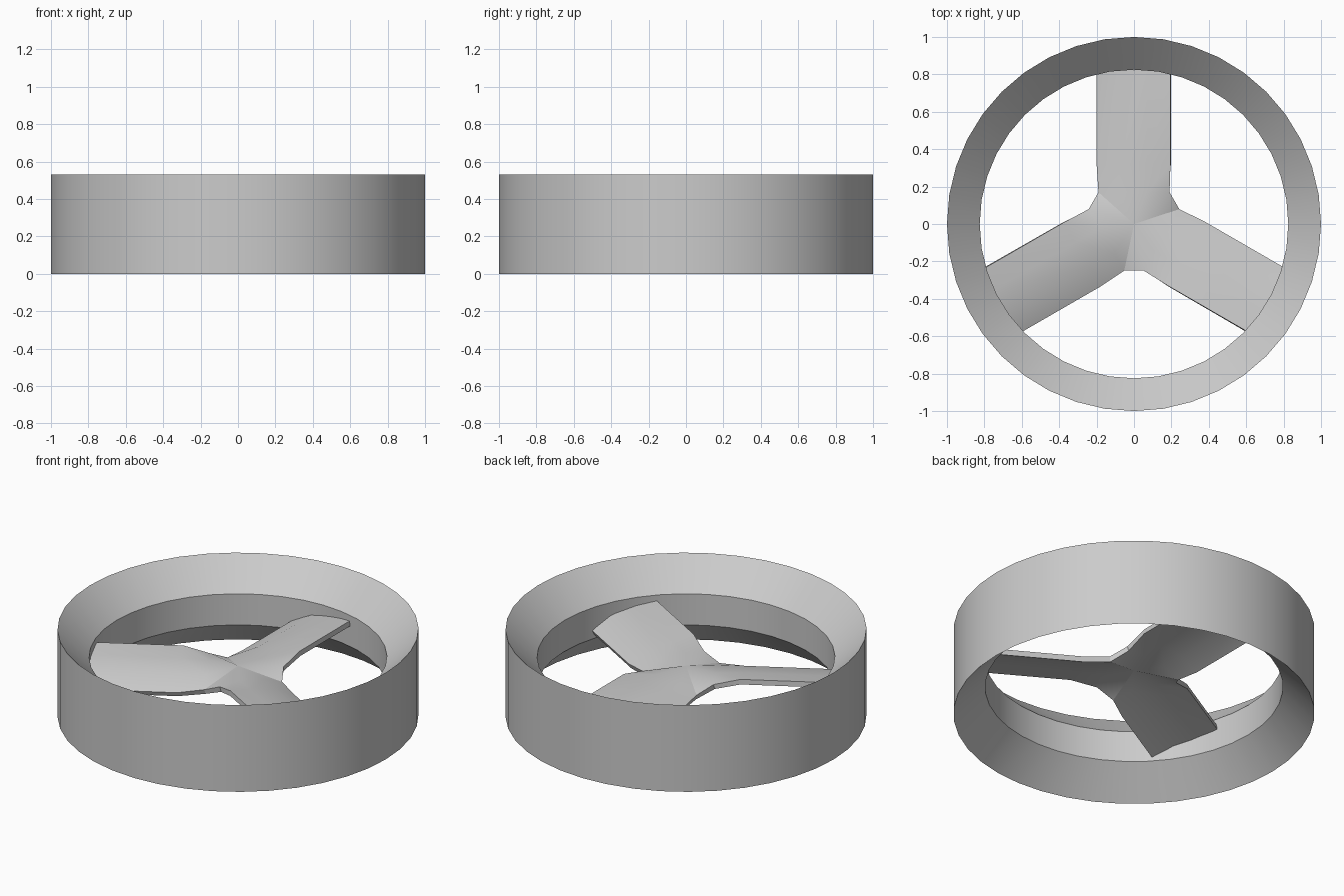
import bpy
import bmesh
from math import sqrt, radians
from mathutils import Vector, Matrix

cube = bpy.data.objects.get("Cube")
if cube:
    bpy.data.objects.remove(cube, do_unlink=True)

SEGMENTS = 40
HEIGHT = 0.53
THROAT = 0.825

grey = bpy.data.materials.new("plain_grey")
grey.use_nodes = True
grey.diffuse_color = (0.6, 0.6, 0.6, 1)
grey.node_tree.nodes["Principled BSDF"].inputs["Base Color"].default_value = (0.6, 0.6, 0.6, 1)


def make_object(name, bm):
    mesh = bpy.data.meshes.new(name)
    bm.to_mesh(mesh)
    bm.free()
    mesh.materials.append(grey)
    obj = bpy.data.objects.new(name, mesh)
    bpy.context.collection.objects.link(obj)
    return obj


def smooth(obj):
    bpy.ops.object.select_all(action='DESELECT')
    obj.select_set(True)
    bpy.context.view_layer.objects.active = obj
    bpy.ops.object.shade_smooth_by_angle(angle=radians(30))


# Duct ring: closed profile with flared lips, revolved around z
profile = [(1, 0), (1, HEIGHT), (THROAT, 0.36), (THROAT, 0.17)]
bm = bmesh.new()
loops = []
for s in range(SEGMENTS):
    turn = Matrix.Rotation(radians(360 * s / SEGMENTS), 3, 'Z')
    loops.append([bm.verts.new(turn @ Vector((r, 0, z))) for r, z in profile])
for s in range(SEGMENTS):
    a, b = loops[s], loops[(s + 1) % SEGMENTS]
    for i in range(len(profile)):
        j = (i + 1) % len(profile)
        bm.faces.new((a[i], b[i], b[j], a[j]))
bmesh.ops.recalc_face_normals(bm, faces=bm.faces)
smooth(make_object("duct_ring", bm))

# Propeller: cambered blade sections (x, z), low edge to high edge
hub_section = [(-0.19, 0.24), (-0.08, 0.28), (0.07, 0.3), (0.19, 0.285)]
blade_section = [(-0.2, 0.22), (-0.08, 0.28), (0.07, 0.308), (0.195, 0.325)]


def blade_rows():
    tip = 0.828
    return [
        [Vector((x, 0.17, z)) for x, z in hub_section],
        [Vector((x, 0.32, z)) for x, z in blade_section],
        [Vector((x, sqrt(tip * tip - x * x), z)) for x, z in blade_section],
    ]


bm = bmesh.new()
hub_edge = []
for k in range(3):
    turn = Matrix.Rotation(radians(120 * k), 3, 'Z')
    rows = [[bm.verts.new(turn @ p) for p in row] for row in blade_rows()]
    for low, high in zip(rows, rows[1:]):
        for i in range(len(low) - 1):
            bm.faces.new((low[i], low[i + 1], high[i + 1], high[i]))
    hub_edge += reversed(rows[0])

# Hub: fan joining the three blade roots
centre = bm.verts.new((0, 0, 0.305))
for i, v in enumerate(hub_edge):
    bm.faces.new((centre, v, hub_edge[(i + 1) % len(hub_edge)]))
bm.normal_update()
propeller = make_object("propeller", bm)

plate = propeller.modifiers.new("thickness", 'SOLIDIFY')
plate.thickness = 0.03
plate.offset = -1
bpy.ops.object.select_all(action='DESELECT')
propeller.select_set(True)
bpy.context.view_layer.objects.active = propeller
bpy.ops.object.modifier_apply(modifier=plate.name)
smooth(propeller)
